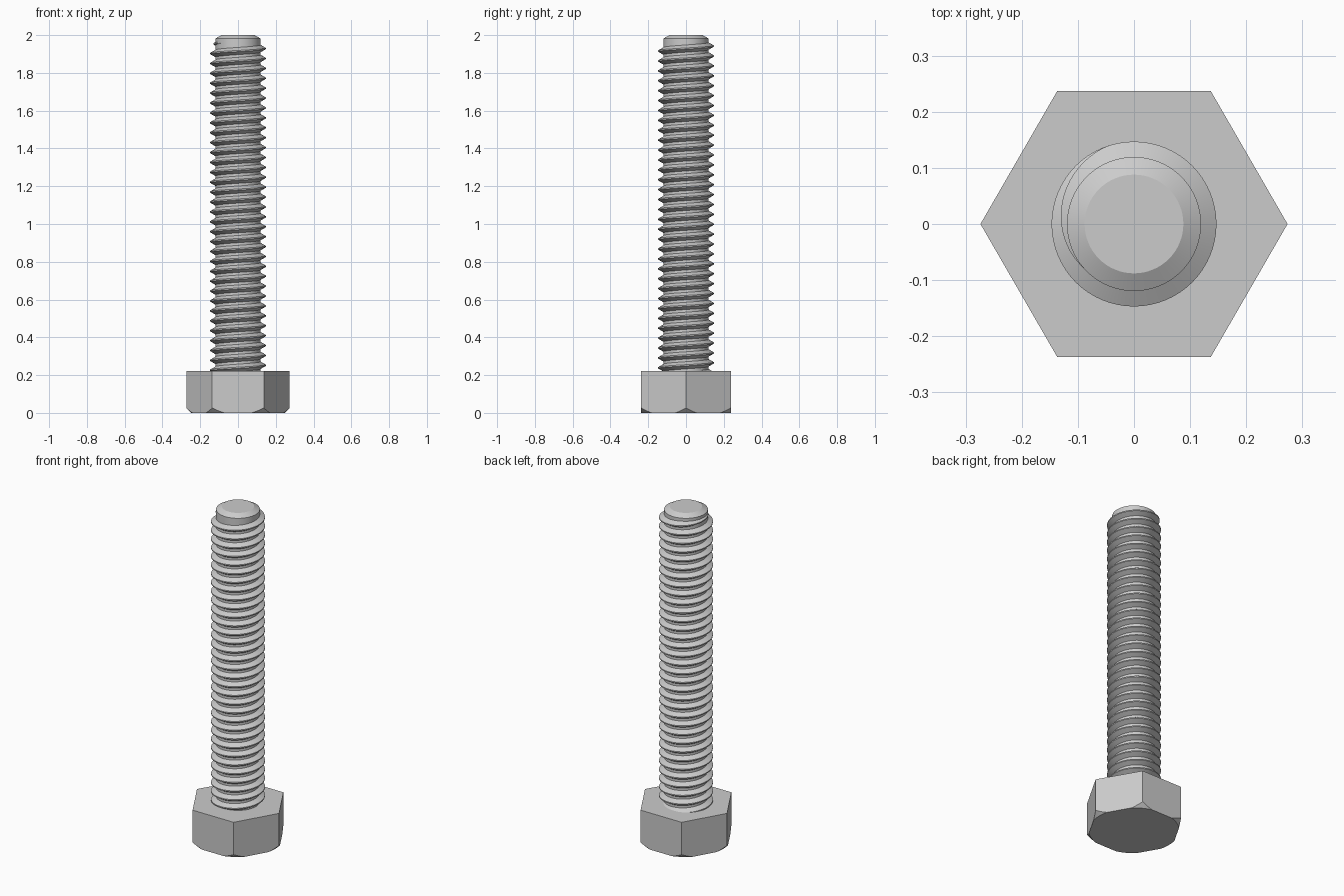
import bpy, bmesh
from math import pi, cos, sin, acos, radians, tan

if "Cube" in bpy.data.objects:
    bpy.data.objects.remove(bpy.data.objects["Cube"])

HEAD_H, FLAT = 0.221, 0.237            # head height, centre to flat
ROOT_R, CREST_R, PITCH = 0.1195, 0.147, 0.0524
SEGS = 64

steel = bpy.data.materials.new("steel_grey")
steel.use_nodes = True
steel.diffuse_color = (0.6, 0.6, 0.6, 1)
steel.node_tree.nodes["Principled BSDF"].inputs["Base Color"].default_value = (0.6, 0.6, 0.6, 1)


def finish(bm, name):
    bmesh.ops.recalc_face_normals(bm, faces=bm.faces)
    mesh = bpy.data.meshes.new(name)
    bm.to_mesh(mesh)
    bm.free()
    ob = bpy.data.objects.new(name, mesh)
    bpy.context.collection.objects.link(ob)
    mesh.materials.append(steel)
    bpy.ops.object.select_all(action='DESELECT')
    ob.select_set(True)
    bpy.context.view_layer.objects.active = ob
    bpy.ops.object.shade_smooth_by_angle(angle=radians(22))
    return ob


def polar(bm, r, a, z):
    return bm.verts.new((r * cos(a), r * sin(a), z))


# Hexagonal head, with its lower corners trimmed by a cone
def build_head():
    bm = bmesh.new()
    rim = 0.2475
    corner = pi / 6
    start = acos(FLAT / rim)
    steps = 6
    offsets = [start + (corner - start) * i / steps for i in range(steps + 1)]
    offsets = [-o for o in reversed(offsets)] + offsets
    floor = []
    top = [polar(bm, FLAT / cos(corner), k * pi / 3, HEAD_H) for k in range(6)]
    for k in range(6):
        mid = k * pi / 3 + corner
        low, edge = [], []
        for o in offsets:
            r = FLAT / cos(o)
            edge.append(polar(bm, r, mid + o, max(0, r - rim)))
            low.append(polar(bm, min(r, rim), mid + o, 0))
        bm.faces.new(edge + [top[(k + 1) % 6], top[k]])
        for i in range(len(offsets) - 1):
            if i != steps:
                bm.faces.new((low[i], low[i + 1], edge[i + 1], edge[i]))
        floor += low
    bm.faces.new(top)
    bm.faces.new(floor)
    bmesh.ops.remove_doubles(bm, verts=bm.verts, dist=1e-5)
    return finish(bm, "hex_head")


# Plain core of the shank with a chamfered tip
def build_core():
    bm = bmesh.new()
    profile = [(ROOT_R, 0.1), (ROOT_R, 1.982), (0.088, 2.0)]
    rings = [[polar(bm, r, 2 * pi * i / SEGS, z) for i in range(SEGS)] for r, z in profile]
    for a, b in zip(rings, rings[1:]):
        for i in range(SEGS):
            j = (i + 1) % SEGS
            bm.faces.new((a[i], a[j], b[j], b[i]))
    bm.faces.new(rings[0])
    bm.faces.new(rings[-1])
    return finish(bm, "shank_core")


# Right-handed thread ridge that fades into the core at the tip
def build_thread():
    bm = bmesh.new()
    inner = ROOT_R - 0.002
    end, fade = radians(225), radians(115)
    turns = 33.5
    count = int(turns * SEGS)
    sections = []
    for i in range(count + 1):
        a = end - 2 * pi * (count - i) / SEGS
        z = 1.955 + PITCH * (a - pi) / (2 * pi)
        f = min(1, (end - a) / fade)
        crest = ROOT_R - 0.001 + (CREST_R - ROOT_R + 0.001) * f
        flat = PITCH / 16
        base = flat + (crest - inner) * tan(pi / 6)
        sections.append([polar(bm, r, a, z + h) for r, h in
                         ((inner, -base), (crest, -flat), (crest, flat), (inner, base))])
    for s, t in zip(sections, sections[1:]):
        for i in range(4):
            j = (i + 1) % 4
            bm.faces.new((s[i], s[j], t[j], t[i]))
    bm.faces.new(sections[0])
    bm.faces.new(sections[-1])
    return finish(bm, "thread")


build_head()
build_core()
build_thread()
